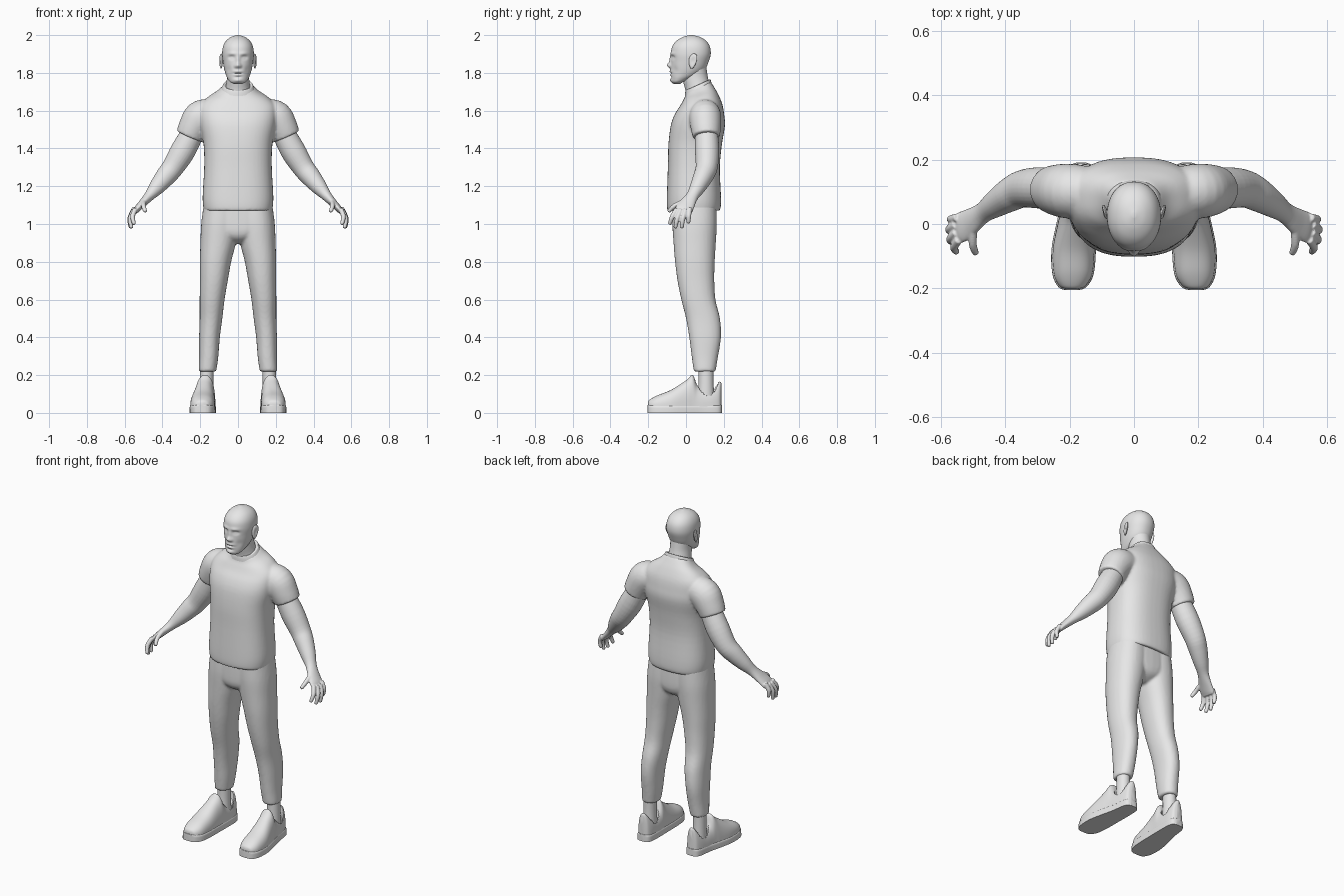
import bpy, bmesh, math
from mathutils import Vector

grey = bpy.data.materials.new("light grey")
grey.diffuse_color = (0.8, 0.8, 0.8, 1)


# ---- helpers -------------------------------------------------------------
def smooth_rows(rows, steps):
    """Catmull-Rom interpolation through the given section rows."""
    out = []
    for i in range(len(rows) - 1):
        quad = [rows[max(i - 1, 0)], rows[i], rows[i + 1], rows[min(i + 2, len(rows) - 1)]]
        for k in range(steps):
            t = k / steps
            out.append([0.5 * (2 * b + (c - a) * t + (2 * a - 5 * b + 4 * c - d) * t * t
                               + (3 * b - a - 3 * c + d) * t ** 3) for a, b, c, d in zip(*quad)])
    return out + [list(rows[-1])]


def level(r, c, s, t):
    """Row: centre x, z, half width, front y, back y, tilt."""
    y = (r[3] + r[4]) / 2 + s * (r[4] - r[3]) / 2
    return Vector((r[0] + r[2] * c, y, r[1] + r[5] * (y - (r[3] + r[4]) / 2)))


def tube(r, c, s, t):
    """Row: centre x, y, z, thickness radius, width radius."""
    v = Vector((0, 1, 0))
    v = (v - v.dot(t) * t).normalized()
    return Vector(r[:3]) + v.cross(t) * r[3] * c + v * r[4] * s


def along_foot(r, c, s, t):
    """Row: y, centre x, half width, bottom z, top z."""
    return Vector((r[1] + r[2] * c, r[0], r[3] + (r[4] - r[3]) * max(s, 0)))


def loft(bm, rows, place, n=32, p=2.0, steps=4, side=1):
    rows = smooth_rows(rows, steps)
    rings = []
    for i, r in enumerate(rows):
        t = Vector(rows[min(i + 1, len(rows) - 1)][:3]) - Vector(rows[max(i - 1, 0)][:3])
        t.normalize()
        ring = []
        for k in range(n):
            a = 2 * math.pi * k / n
            c, s = (math.copysign(abs(f) ** (2 / p), f) for f in (math.cos(a), math.sin(a)))
            q = place(r, c, s, t)
            ring.append(bm.verts.new((q.x * side, q.y, q.z)))
        rings.append(ring)
    for lo, hi in zip(rings, rings[1:]):
        for k in range(n):
            bm.faces.new((lo[k], lo[(k + 1) % n], hi[(k + 1) % n], hi[k]))
    bm.faces.new(rings[0])
    bm.faces.new(rings[-1])


def finish(name, bm, voxel=0, angle=40, iterations=4):
    bmesh.ops.recalc_face_normals(bm, faces=bm.faces)
    me = bpy.data.meshes.new(name)
    bm.to_mesh(me)
    bm.free()
    me.materials.append(grey)
    me.shade_smooth()
    me.set_sharp_from_angle(angle=math.radians(angle))
    ob = bpy.data.objects.new(name, me)
    bpy.context.collection.objects.link(ob)
    if voxel:  # weld overlapping volumes into one skin
        m = ob.modifiers.new("weld", 'REMESH')
        m.mode, m.voxel_size, m.use_smooth_shade = 'VOXEL', voxel, True
        m = ob.modifiers.new("relax", 'SMOOTH')
        m.factor, m.iterations = 0.5, iterations


# ---- shirt: body and sleeves ----------------------------------------------
bm = bmesh.new()
loft(bm, [(0, 1.075, .165, -.085, .165, 0), (0, 1.07, .178, -.096, .176, 0),
          (0, 1.09, .184, -.101, .184, 0), (0, 1.15, .187, -.101, .185, 0),
          (0, 1.30, .179, -.096, .179, 0), (0, 1.42, .182, -.093, .190, 0),
          (0, 1.52, .200, -.081, .206, 0), (0, 1.58, .205, -.060, .202, 0),
          (0, 1.63, .198, -.032, .192, .05), (0, 1.67, .160, -.015, .172, .15),
          (0, 1.70, .110, -.004, .150, .3), (0, 1.725, .080, 0, .130, .45)],
     level, 48, 2.5)
for side in (1, -1):
    loft(bm, [(.10, .10, 1.59, .07, .07), (.15, .10, 1.58, .083, .08), (.20, .102, 1.562, .09, .085),
              (.235, .105, 1.51, .081, .08), (.257, .108, 1.463, .074, .072)],
         tube, 32, side=side)
finish("shirt", bm, 0.008, iterations=3)

# ribbed collar
bm = bmesh.new()
loft(bm, [(0, 1.708, .090, -.006, .137, .42), (0, 1.728, .082, -.004, .132, .45),
          (0, 1.737, .075, 0, .127, .45), (0, 1.730, .062, .012, .115, .45)],
     level, 48, 2.2)
finish("collar", bm)

# ---- trousers --------------------------------------------------------------
bm = bmesh.new()
loft(bm, [(0, 1.12, .178, -.07, .16, 0), (0, 1.0, .192, -.072, .163, 0), (0, .95, .15, -.068, .158, 0),
          (0, .92, .09, -.05, .14, 0), (0, .895, .03, -.01, .10, 0)], level, 32, 2.3)
for side in (1, -1):
    loft(bm, [(.162, .218, .046, .042, .157, 0), (.160, .24, .048, .038, .160, 0),
              (.155, .30, .051, .030, .170, 0), (.151, .40, .055, .017, .185, 0),
              (.143, .50, .060, 0, .180, 0), (.137, .60, .066, -.025, .156, 0),
              (.128, .70, .074, -.045, .150, 0), (.119, .80, .083, -.058, .152, 0),
              (.105, .90, .094, -.066, .158, 0), (.095, 1.0, .100, -.072, .163, 0),
              (.090, 1.1, .092, -.070, .160, 0)], level, 32, 2.2, side=side)
finish("trousers", bm, 0.008)

# ---- head with modelled face -------------------------------------------------
bm = bmesh.new()
loft(bm, [(0, 1.742, .022, -.066, -.030, 0), (0, 1.752, .042, -.074, -.010, 0),
          (0, 1.77, .055, -.078, .030, 0), (0, 1.79, .064, -.080, .070, 0),
          (0, 1.82, .073, -.081, .102, 0), (0, 1.86, .080, -.079, .120, 0),
          (0, 1.90, .084, -.080, .131, 0), (0, 1.94, .079, -.073, .126, 0),
          (0, 1.97, .063, -.050, .106, 0), (0, 1.99, .037, -.016, .074, 0),
          (0, 2.0, .006, .020, .036, 0)], level, 96, 2.15, 7)
# bumps: |x|, z, spread x, spread z, forward push
BUMPS = [(0, 1.840, .014, .013, .018), (0, 1.865, .010, .025, .009),   # nose
         (.013, 1.835, .007, .007, .006),                              # nostrils
         (.030, 1.902, .024, .009, .006), (.034, 1.882, .015, .010, -.012),  # brow, socket
         (.033, 1.880, .009, .005, .007),                              # eyes
         (0, 1.808, .024, .007, .006), (0, 1.798, .022, .003, -.007),  # moustache, mouth
         (0, 1.789, .018, .006, .005), (0, 1.777, .015, .004, -.004),  # lower lip
         (0, 1.760, .024, .011, .009), (.050, 1.815, .014, .020, -.005)]  # chin, cheeks
for v in bm.verts:
    if v.co.y < 0:
        x, z = abs(v.co.x), v.co.z
        v.co.y -= sum(a * math.exp(-((x - bx) / sx) ** 2 - ((z - bz) / sz) ** 2)
                      for bx, bz, sx, sz, a in BUMPS)
finish("head", bm, angle=80)

# neck
bm = bmesh.new()
loft(bm, [(0, 1.68, .075, .002, .128, .4), (0, 1.73, .064, -.004, .122, .3),
          (0, 1.78, .058, -.018, .114, .1), (0, 1.83, .058, -.010, .108, 0)], level, 40)
finish("neck", bm)

for side, word in ((1, "left"), (-1, "right")):
    # ear: cupped disc
    bm = bmesh.new()
    bmesh.ops.create_uvsphere(bm, u_segments=24, v_segments=16, radius=1)
    for v in bm.verts:
        x, y, z = v.co
        r = math.hypot(y, z)
        if x > 0 and r < .7:
            x -= 1.1 * (.7 - r)
        y *= .021 * (1 + .25 * z)
        v.co = (side * (.087 + .008 * x + .25 * (y + .01)), .036 + y + .006 * z, 1.862 + .040 * z)
    finish(word + "_ear", bm, angle=80)

    # arm, palm, fingers and thumb
    bm = bmesh.new()
    loft(bm, [(.225, .107, 1.51, .058, .058), (.290, .112, 1.39, .066, .064), (.345, .109, 1.30, .058, .058),
              (.385, .090, 1.25, .053, .052), (.430, .062, 1.195, .042, .042), (.468, .035, 1.15, .028, .033),
              (.505, .008, 1.11, .021, .042), (.535, -.010, 1.078, .017, .048),
              (.547, -.014, 1.06, .011, .042)], tube, 28, side=side)
    fingers = [((.543, -.048, 1.08), (.558, -.072, 1.04), (.551, -.086, 1.002)),
               ((.550, -.026, 1.075), (.570, -.046, 1.03), (.565, -.056, .983)),
               ((.552, -.002, 1.075), (.573, -.016, 1.03), (.569, -.022, .983)),
               ((.547, .020, 1.085), (.568, .015, 1.045), (.564, .013, 1.008)),
               ((.498, -.012, 1.12), (.500, -.062, 1.095), (.491, -.090, 1.068))]
    for a, b, c in fingers:
        a, b, c = map(Vector, (a, b, c))
        tip = c + (c - b) * .12
        loft(bm, [(*a, .013, .013), (*b, .0125, .0125), (*c, .010, .010), (*tip, .005, .005)],
             tube, 14, side=side)
    finish(word + "_arm", bm, 0.004, iterations=3)

    # ankle
    bm = bmesh.new()
    loft(bm, [(.167, .08, .038, .060, .150, 0), (.167, .16, .036, .066, .146, 0),
              (.165, .25, .036, .066, .146, 0)], level, 24, side=side)
    finish(word + "_ankle", bm)

    # shoe sole
    foot = [(-.205, .192, .020), (-.195, .191, .044), (-.155, .189, .064), (-.08, .187, .069),
            (0, .179, .062), (.08, .169, .053), (.15, .165, .047), (.18, .164, .036), (.19, .164, .016)]
    bm = bmesh.new()
    loft(bm, [(y, cx, w, 0, .042) for y, cx, w in foot], along_foot, 48, 7, side=side)
    finish(word + "_shoe_sole", bm)

    # shoe upper with sunken ankle opening
    tops = (.056, .070, .092, .122, .172, .145, .150, .165, .158)
    rows = [(y * .985, cx, w - .004, .035, z) for (y, cx, w), z in zip(foot, tops)]
    rows.insert(5, (.035, .174, .054, .035, .200))
    rows.insert(6, (.060, .171, .052, .035, .150))
    rows[7] = (.100, .168, .049, .035, .130)
    bm = bmesh.new()
    loft(bm, rows, along_foot, 48, 2.4, 6, side)
    for v in bm.verts:
        if ((abs(v.co.x) - .167) / .040) ** 2 + ((v.co.y - .112) / .058) ** 2 < 1 and v.co.z > .08:
            v.co.z -= .035
    finish(word + "_shoe_upper", bm, angle=50)
